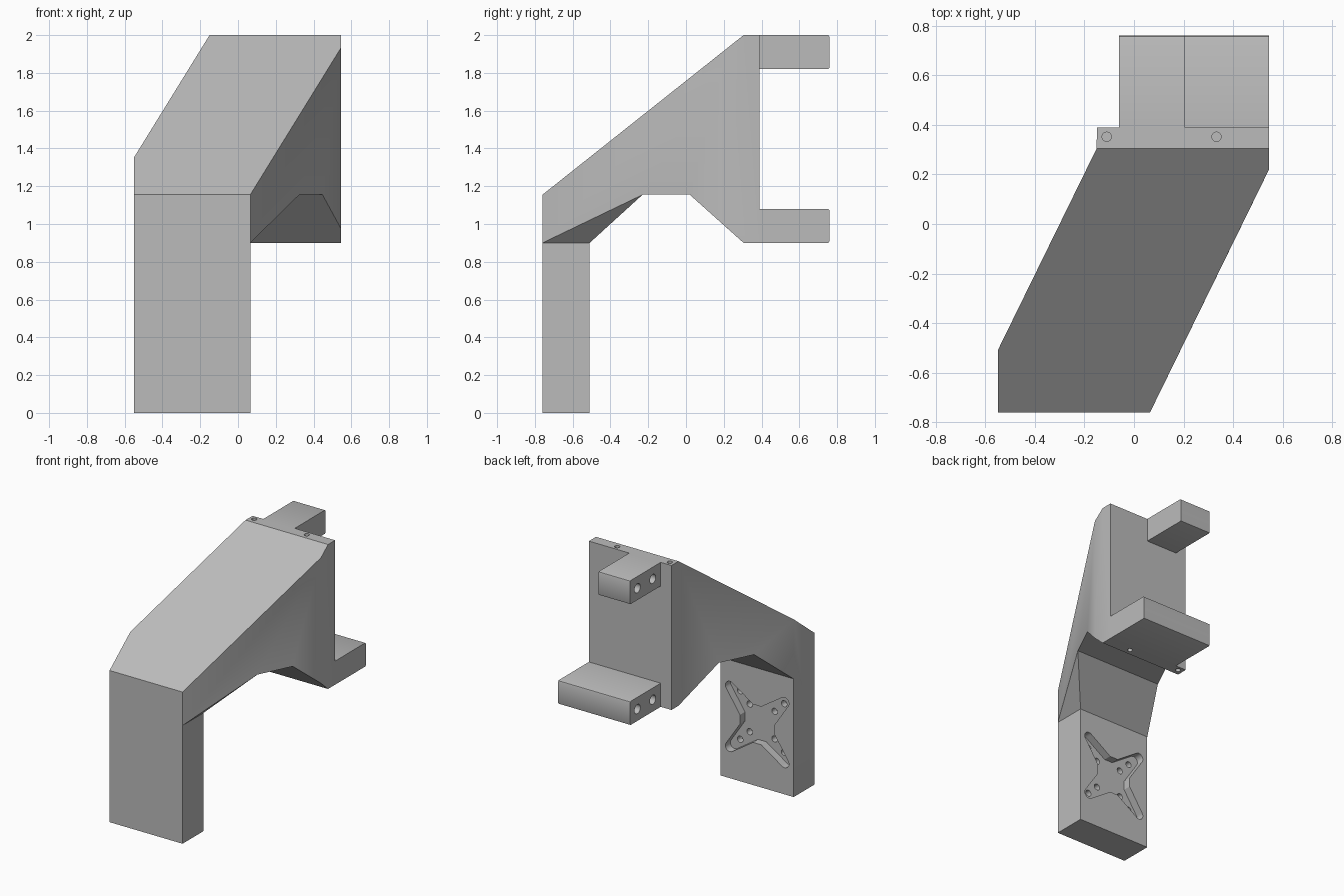
import bpy, bmesh, math
from mathutils import Vector, Matrix

cube = bpy.data.objects.get("Cube")
if cube:
    bpy.data.objects.remove(cube, do_unlink=True)

grey = bpy.data.materials.new("plain_grey")
grey.use_nodes = True
COLOUR = (0.5, 0.5, 0.5, 1)
grey.diffuse_color = COLOUR
grey.node_tree.nodes["Principled BSDF"].inputs["Base Color"].default_value = COLOUR

# Main levels and depths
FRONT, POST_BACK, UNDER_A, UNDER_B, BEND, PLATE, BACK, REAR = \
    -0.76, -0.51, -0.23, 0.02, 0.22, 0.305, 0.39, 0.76
LOW, MID, TOP = 0.9, 1.155, 2.0
SKEW = 0.49
POST_L, POST_R, PLATE_L, PLATE_R = -0.55, 0.065, -0.15, 0.545


def left_x(y):
    return min(PLATE_L, POST_L + max(0, y - POST_BACK) * SKEW)


def right_x(y):
    return min(PLATE_R, POST_R + (y - FRONT) * SKEW)


def roof(y):
    return min(TOP, MID + (y - FRONT) * (TOP - MID) / (PLATE - FRONT))


def floor_z(y):
    return MID - (y - UNDER_B) * (MID - LOW) / (PLATE - UNDER_B)


def station(y, low):
    return [(x, y, z) for x in (left_x(y), right_x(y)) for z in (low, roof(y))]


def box_points(xs, ys, zs):
    return [(x, y, z) for x in xs for y in ys for z in zs]


def finish(bm, name):
    bmesh.ops.recalc_face_normals(bm, faces=bm.faces)
    mesh = bpy.data.meshes.new(name)
    bm.to_mesh(mesh)
    bm.free()
    mesh.materials.append(grey)
    obj = bpy.data.objects.new(name, mesh)
    bpy.context.collection.objects.link(obj)
    return obj


def activate(obj):
    bpy.ops.object.select_all(action='DESELECT')
    obj.select_set(True)
    bpy.context.view_layer.objects.active = obj


def hull(bm, points):
    verts = [bm.verts.new(p) for p in points]
    bmesh.ops.convex_hull(bm, input=verts)


def cut(obj, cutter):
    activate(obj)
    mod = obj.modifiers.new("cut", 'BOOLEAN')
    mod.operation, mod.solver, mod.object = 'DIFFERENCE', 'EXACT', cutter
    bpy.ops.object.modifier_apply(modifier=mod.name)
    bpy.data.objects.remove(cutter, do_unlink=True)


def rods(holes, axis):
    """Cutter made of one rod for each (centre, radius, length)."""
    bm = bmesh.new()
    turn = Vector((0, 0, 1)).rotation_difference(Vector(axis)).to_matrix().to_4x4()
    for centre, radius, length in holes:
        bmesh.ops.create_cone(bm, cap_ends=True, segments=20, radius1=radius,
                              radius2=radius, depth=length,
                              matrix=Matrix.Translation(centre) @ turn)
    return finish(bm, "hole_cutter")


# Post, skewed arm and back plate as one skin of convex sections
bm = bmesh.new()
hull(bm, box_points((POST_L, POST_R), (FRONT, POST_BACK), (0, LOW)))
hull(bm, box_points((POST_L, POST_R), (FRONT, POST_BACK), (LOW,))
     + [(POST_L, FRONT, MID), (POST_R, FRONT, MID), (POST_L, POST_BACK, roof(POST_BACK))]
     + station(UNDER_A, MID))
hull(bm, station(UNDER_A, MID) + station(UNDER_B, MID))
hull(bm, station(UNDER_B, MID) + station(PLATE, LOW)
     + [(PLATE_R, BEND, floor_z(BEND)), (PLATE_R, BEND, roof(BEND))])
hull(bm, station(PLATE, LOW) + station(BACK, LOW))


def is_inner(face):
    def all_at(axis, value):
        return all(abs(v.co[axis] - value) < 1e-4 for v in face.verts)
    on_post = all_at(2, LOW) and all(v.co.y < POST_BACK + 0.01 for v in face.verts)
    return on_post or any(all_at(1, y) for y in (UNDER_A, UNDER_B, PLATE))


bmesh.ops.delete(bm, geom=[f for f in bm.faces if is_inner(f)], context='FACES')
bmesh.ops.remove_doubles(bm, verts=bm.verts, dist=1e-4)
bmesh.ops.recalc_face_normals(bm, faces=bm.faces)
bmesh.ops.dissolve_limit(bm, angle_limit=math.radians(1), verts=bm.verts, edges=bm.edges)
body = finish(bm, "bracket_body")

# Four-armed star recess in the rear of the post
CX, CZ, DEPTH = (POST_L + POST_R) / 2, 0.47, 0.06
outline = []
for quarter in range(4):
    spin = Matrix.Rotation(quarter * math.pi / 2, 2)
    arm = [Vector((0.145, 0.035))]
    for step in range(9):
        a = math.radians(-45 + step * 22.5)
        arm.append(Vector((0.23 + 0.038 * math.cos(a), 0.23 + 0.038 * math.sin(a))))
    arm.append(Vector((0.035, 0.145)))
    outline += [spin @ p for p in arm]
bm = bmesh.new()
star = bm.faces.new([bm.verts.new((CX + p.x, POST_BACK - DEPTH, CZ + p.y)) for p in outline])
sides = bmesh.ops.extrude_face_region(bm, geom=[star])["geom"]
bmesh.ops.translate(bm, vec=(0, DEPTH + 0.05, 0),
                    verts=[v for v in sides if isinstance(v, bmesh.types.BMVert)])
cut(body, finish(bm, "star_cutter"))

# Screw holes in the recess floor
screws = [((CX + sx * d, POST_BACK - DEPTH, CZ + sz * d), 0.024, 0.1)
          for sx in (-1, 1) for sz in (-1, 1) for d in (0.105, 0.185)]
cut(body, rods(screws, (0, 1, 0)))

# Pin holes in the top and bottom of the plate
pins = [((x, 0.352, z), 0.019, 0.4) for x in (-0.11, 0.333) for z in (LOW, TOP)]
cut(body, rods(pins, (0, 0, 1)))


# Rear blocks with softened rear edges and two side holes each
def block(name, x0, x1, z0, z1):
    bm = bmesh.new()
    hull(bm, box_points((x0, x1), (BACK, REAR), (z0, z1)))
    bmesh.ops.dissolve_limit(bm, angle_limit=0.02, verts=bm.verts, edges=bm.edges)
    rear = [e for e in bm.edges if all(v.co.y > REAR - 0.01 for v in e.verts)
            and abs(e.verts[0].co.z - e.verts[1].co.z) < 0.01]
    bmesh.ops.bevel(bm, geom=rear, offset=0.01, segments=2, profile=0.5, affect='EDGES')
    obj = finish(bm, name)
    mid = (z0 + z1) / 2
    cut(obj, rods([((x0, y, mid), 0.035, 0.3) for y in (0.485, 0.67)], (1, 0, 0)))
    return obj


upper = block("upper_block", -0.06, 0.205, 1.82, TOP)
lower = block("lower_block", -0.06, PLATE_R, LOW, 1.08)

for obj in (body, upper, lower):
    activate(obj)
    bpy.ops.object.shade_smooth_by_angle(angle=math.radians(30))
